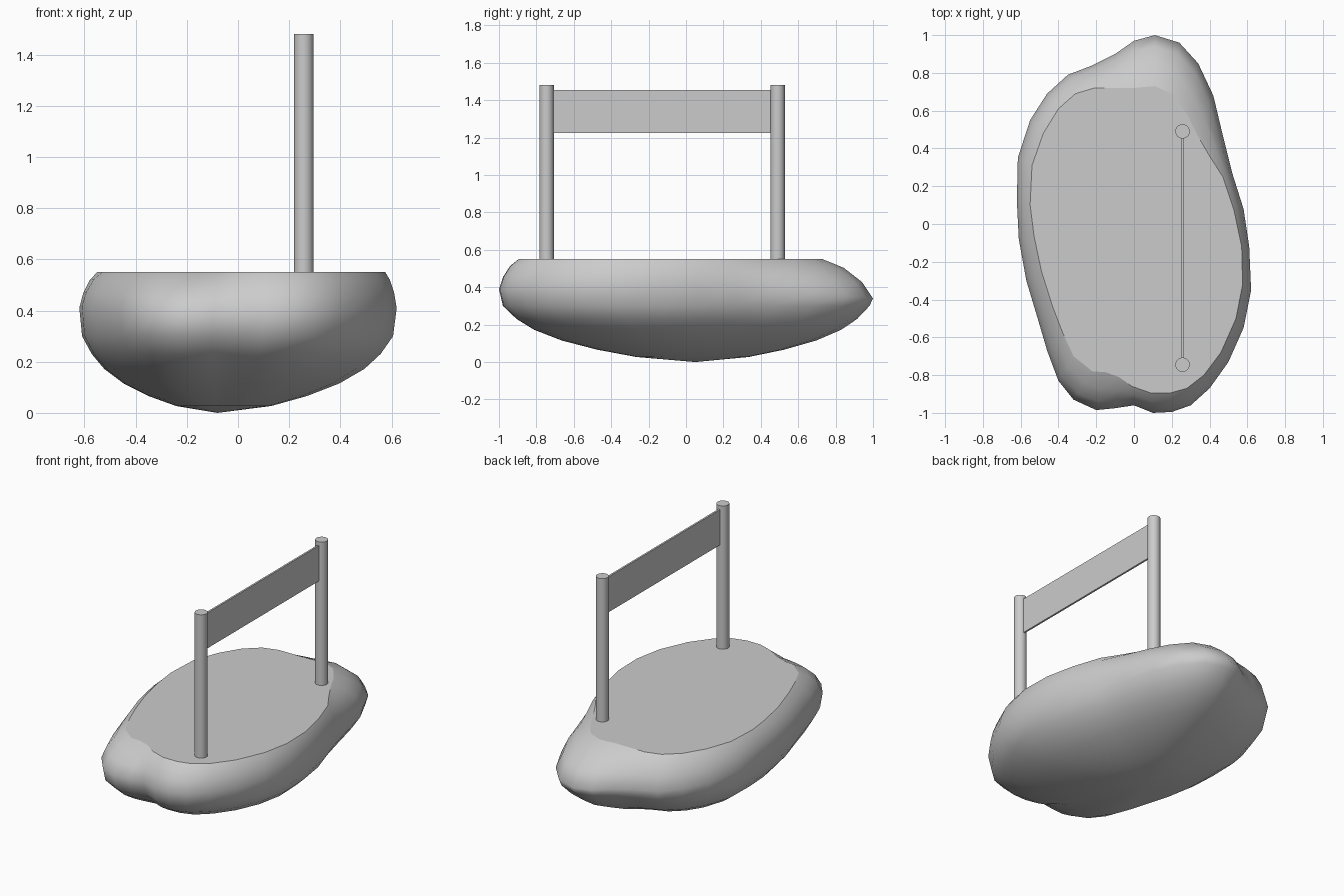
import bpy, bmesh, math

if "Cube" in bpy.data.objects:
    bpy.data.objects.remove(bpy.data.objects["Cube"])

# Widest outline of the rock, seen from above
wide = [(.11, 1), (.24, .96), (.34, .85), (.42, .68), (.47, .47), (.52, .27), (.58, .08), (.61, -.12),
        (.62, -.35), (.58, -.55), (.50, -.73), (.40, -.87), (.30, -.96), (.20, -.995), (.10, -1), (0, -.96),
        (-.1, -.975), (-.2, -.985), (-.32, -.93), (-.40, -.83), (-.46, -.67), (-.51, -.50), (-.57, -.30),
        (-.61, -.08), (-.62, .12), (-.615, .35), (-.55, .55), (-.46, .69), (-.35, .79), (-.22, .84),
        (-.1, .90), (0, .97)]
# Edge of the flat top, point for point
flat = [(.11, .73), (.2, .69), (.28, .58), (.33, .48), (.40, .36), (.47, .25), (.53, .07), (.57, -.12),
        (.575, -.32), (.54, -.5), (.46, -.68), (.37, -.8), (.28, -.87), (.19, -.895), (.09, -.895), (-.01, -.86),
        (-.08, -.81), (-.15, -.785), (-.22, -.78), (-.32, -.7), (-.38, -.57), (-.43, -.44), (-.49, -.25),
        (-.53, -.06), (-.55, .1), (-.54, .31), (-.48, .48), (-.40, .61), (-.31, .69), (-.21, .72),
        (-.1, .72), (0, .72)]
TOP = .55
CX, CY = -.08, .05  # lowest point of the rock


def finish(bm, name, angle=40):
    bmesh.ops.recalc_face_normals(bm, faces=bm.faces)
    me = bpy.data.meshes.new(name)
    bm.to_mesh(me)
    bm.free()
    ob = bpy.data.objects.new(name, me)
    bpy.context.collection.objects.link(ob)
    bpy.ops.object.select_all(action='DESELECT')
    ob.select_set(True)
    bpy.context.view_layer.objects.active = ob
    bpy.ops.object.shade_smooth_by_angle(angle=math.radians(angle))
    return ob


def wide_z(y):
    return .42 - .08 * max(0, y) - .03 * max(0, -y)


# Rock: rings from the flat top, over the widest line, down to the bottom
bm = bmesh.new()
rings = []
for t, drop in ((0, 0), (.42, .22), (.78, .58), (1, 1)):
    rings.append([bm.verts.new((a + (c - a) * t, b + (d - b) * t, TOP + (wide_z(d) - TOP) * drop))
                  for (a, b), (c, d) in zip(flat, wide)])
for s, z in ((.98, .30), (.91, .23), (.82, .172), (.68, .115), (.5, .066), (.3, .027)):
    rings.append([bm.verts.new((CX + (x - CX) * s, CY + (y - CY) * s, z)) for x, y in wide])
n = len(wide)
for r0, r1 in zip(rings, rings[1:]):
    for i in range(n):
        j = (i + 1) % n
        bm.faces.new((r0[i], r0[j], r1[j], r1[i]))
bm.faces.new(rings[0])
pole = bm.verts.new((CX, CY, 0))
for i in range(n):
    bm.faces.new((rings[-1][i], rings[-1][(i + 1) % n], pole))
rock = finish(bm, "rock_base", 60)
# Keep the rim of the flat top crisp
for e in rock.data.edges:
    if all(rock.data.vertices[v].co.z > TOP - .001 for v in e.vertices):
        e.use_edge_sharp = True

# Posts
for name, y in (("front_post", -.745), ("back_post", .49)):
    bm = bmesh.new()
    bmesh.ops.create_cone(bm, cap_ends=True, segments=32, radius1=.038, radius2=.038, depth=.94)
    bmesh.ops.translate(bm, verts=bm.verts, vec=(.257, y, 1.01))
    finish(bm, name)

# Thin sign panel between the posts
bm = bmesh.new()
bmesh.ops.create_cube(bm, size=1)
bmesh.ops.scale(bm, verts=bm.verts, vec=(.012, 1.17, .23))
bmesh.ops.translate(bm, verts=bm.verts, vec=(.257, -.1275, 1.34))
finish(bm, "sign_panel")
